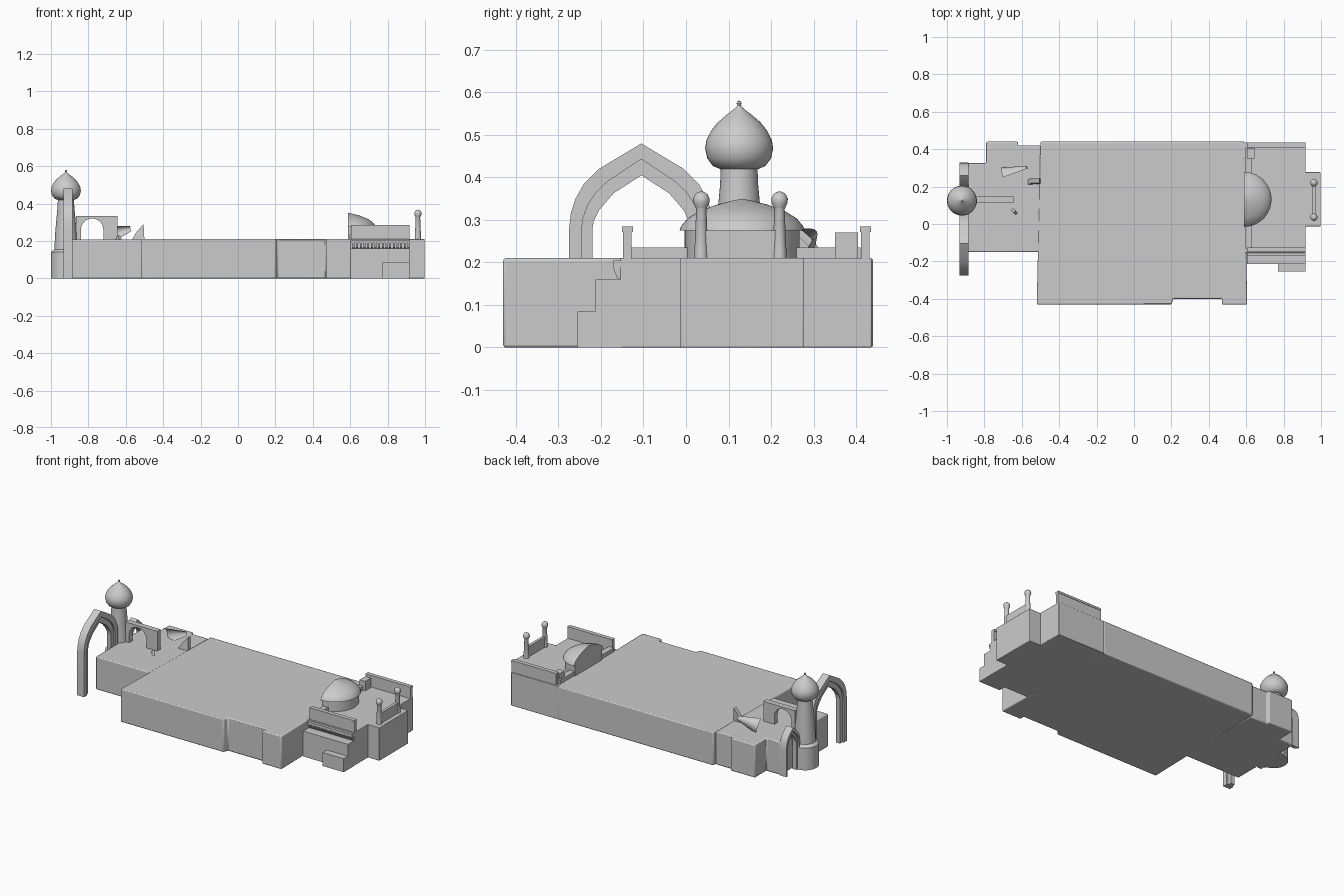
import bpy, bmesh, math
from mathutils import Matrix, Vector

if "Cube" in bpy.data.objects:
    bpy.data.objects.remove(bpy.data.objects["Cube"])


def finish(name, bm, smooth=True, bevel=0):
    bmesh.ops.remove_doubles(bm, verts=bm.verts, dist=1e-5)
    bmesh.ops.recalc_face_normals(bm, faces=bm.faces)
    me = bpy.data.meshes.new(name)
    bm.to_mesh(me)
    bm.free()
    ob = bpy.data.objects.new(name, me)
    bpy.context.collection.objects.link(ob)
    if bevel:
        b = ob.modifiers.new("soft_edges", 'BEVEL')
        b.width, b.segments = bevel, 2
    if smooth:
        bpy.ops.object.select_all(action='DESELECT')
        ob.select_set(True)
        bpy.context.view_layer.objects.active = ob
        bpy.ops.object.shade_smooth_by_angle(angle=math.radians(35))
    return ob


def extrude(name, pts, direction, bevel=0):
    """Extrude a closed 3D outline along a vector."""
    bm = bmesh.new()
    f = bm.faces.new([bm.verts.new(p) for p in pts])
    r = bmesh.ops.extrude_face_region(bm, geom=[f], use_keep_orig=True)
    vs = [v for v in r['geom'] if isinstance(v, bmesh.types.BMVert)]
    bmesh.ops.translate(bm, verts=vs, vec=direction)
    return finish(name, bm, bevel=bevel)


def plan(name, pts, z0, z1, bevel=0):
    return extrude(name, [(x, y, z0) for x, y in pts], (0, 0, z1 - z0), bevel)


def box(name, x0, x1, y0, y1, z0, z1, bevel=0):
    return plan(name, [(x0, y0), (x1, y0), (x1, y1), (x0, y1)], z0, z1, bevel)


def lathe(name, prof, centre, start=0, sweep=360, steps=40, close=False):
    """Revolve (radius, z) points; a partial sweep can be closed with a flat cut."""
    bm = bmesh.new()
    n = steps if sweep == 360 else steps + 1
    rings = []
    for i in range(n):
        a = math.radians(start + sweep * i / steps)
        rings.append([bm.verts.new((centre[0] + r * math.cos(a),
                                    centre[1] + r * math.sin(a), z)) for r, z in prof])
    for i in range(steps):
        a, b = rings[i], rings[(i + 1) % n]
        for k in range(len(prof) - 1):
            bm.faces.new((a[k], b[k], b[k + 1], a[k + 1]))
    bmesh.ops.remove_doubles(bm, verts=bm.verts, dist=1e-5)
    if close:
        bmesh.ops.holes_fill(bm, edges=[e for e in bm.edges if e.is_boundary])
    return finish(name, bm)


def arch_band(name, outer, inner, yc, x0, x1, sy=1, sz=1):
    """Pointed arch band in the y-z plane between two half outlines."""
    def full(h):
        return [(-y, z) for y, z in h] + [(y, z) for y, z in reversed(h[:-1])]
    loop = full(outer) + full(inner)[::-1]
    extrude(name, [(x0, yc + y * sy, z * sz) for y, z in loop], (x1 - x0, 0, 0))


# main platform with shallow front notch
plan("platform", [(-0.52, -0.43), (0.2, -0.43), (0.21, -0.40), (0.47, -0.40), (0.47, -0.43),
                  (0.605, -0.43), (0.59, 0.44), (-0.5, 0.44)], 0, 0.21, 0.006)

# left wing
plan("left_wing", [(-0.89, -0.15), (-0.5, -0.15), (-0.5, 0.42), (-0.62, 0.42), (-0.62, 0.44),
                   (-0.79, 0.44), (-0.79, 0.325), (-0.89, 0.325)], 0, 0.208, 0.006)

# onion tower
T = (-0.92, 0.125)
lathe("tower_shaft", [(0, 0), (0.08, 0), (0.08, 0.14), (0.062, 0.155), (0.057, 0.25),
                      (0.045, 0.38), (0.043, 0.425), (0, 0.425)], T)
lathe("tower_dome", [(0, 0.42), (0.045, 0.42), (0.062, 0.427), (0.075, 0.445), (0.08, 0.468),
                     (0.077, 0.488), (0.066, 0.51), (0.05, 0.53), (0.03, 0.547), (0.013, 0.56),
                     (0.004, 0.569), (0.006, 0.574), (0.004, 0.579), (0, 0.581)], T)

# pointed gateway arches beside the tower
OUT = [(0.17, 0), (0.17, 0.28), (0.166, 0.315), (0.155, 0.35), (0.135, 0.385), (0.1, 0.42), (0, 0.48)]
MID = [(0.14, 0), (0.14, 0.28), (0.137, 0.305), (0.126, 0.335), (0.106, 0.365), (0.08, 0.39), (0, 0.443)]
INN = [(0.115, 0), (0.115, 0.28), (0.112, 0.298), (0.1, 0.322), (0.085, 0.34), (0.065, 0.363), (0, 0.405)]
for label, yc, sy, sz in (("large", -0.105, 1, 1), ("small", 0.26, 0.4, 0.6)):
    arch_band(label + "_arch_outer", OUT, MID, yc, -0.932, -0.884, sy, sz)
    arch_band(label + "_arch_inner", MID, INN, yc, -0.922, -0.894, sy, sz)

# wall with round opening running from the tower
arc = [(-0.78 + 0.06 * math.cos(math.radians(a)), 0.26 + 0.06 * math.sin(math.radians(a)))
       for a in range(0, 181, 15)]
outline = [(-0.865, 0.205), (-0.865, 0.333), (-0.643, 0.333), (-0.643, 0.205), (-0.72, 0.205)] \
    + arc + [(-0.84, 0.205)]
extrude("tower_wall", [(x, 0.112, z) for x, z in outline], (0, 0.034, 0))

# broken shell fragments on the left wing
bm = bmesh.new()
bmesh.ops.create_cone(bm, segments=12, radius1=0.075, radius2=0.02, depth=0.13)
cut = [v for v in bm.verts if v.co.y < -0.03]
bmesh.ops.delete(bm, geom=cut, context='VERTS')
bmesh.ops.transform(bm, verts=bm.verts, matrix=Matrix.Translation((-0.63, 0.275, 0.25))
                    @ Matrix.Rotation(0.35, 4, 'Z') @ Matrix.Rotation(math.radians(75), 4, 'Y')
                    @ Matrix.Diagonal((0.65, 0.7, 1, 1)))
finish("broken_shell", bm)
extrude("shell_spike", [(-0.57, 0.21, 0.2), (-0.5, 0.215, 0.2), (-0.505, 0.22, 0.29), (-0.545, 0.22, 0.245)],
        (0, 0.025, 0))
extrude("shell_chip", [(-0.66, 0.08, 0.2), (-0.63, 0.045, 0.2), (-0.645, 0.06, 0.23)], (0.012, 0.008, 0))

# right wing and projecting bay
box("right_wing", 0.585, 0.918, -0.155, 0.437, 0, 0.21, 0.003)
box("end_bay", 0.9, 0.998, -0.013, 0.277, 0, 0.21, 0.003)

# terrace parapets with caps
for label, y in (("front", -0.138), ("back", 0.422)):
    box(label + "_parapet", 0.605, 0.918, y - 0.01, y + 0.01, 0.205, 0.275)
    box(label + "_parapet_cap", 0.605, 0.918, y - 0.013, y + 0.013, 0.272, 0.285)
box("terrace_curb", 0.595, 0.63, -0.13, 0.41, 0.205, 0.235)
box("terrace_block", 0.605, 0.645, 0.35, 0.405, 0.205, 0.27)

# stepped front buttress and corbel row
box("buttress_top", 0.605, 0.918, -0.172, -0.15, 0.188, 0.205)
box("buttress_middle", 0.605, 0.918, -0.213, -0.15, 0, 0.16)
extrude("buttress_base", [(0.77, -0.255, 0), (0.918, -0.255, 0), (0.918, -0.255, 0.085),
                          (0.77, -0.255, 0.085)], (0, 0.1, 0))
for i in range(16):
    x = 0.612 + i * 0.0196
    extrude("corbel", [(x, -0.15, 0.158), (x, -0.163, 0.165), (x, -0.172, 0.19), (x, -0.15, 0.19)],
            (0.011, 0, 0))

# half dome against the platform edge
D = (0.588, 0.132)
lathe("half_dome_drum", [(0, 0.2), (0.135, 0.2), (0.135, 0.278), (0, 0.278)], D, -90, 180, 28, True)
lathe("half_dome", [(0, 0.275), (0.147, 0.275), (0.144, 0.285), (0.128, 0.304), (0.1, 0.321),
                    (0.06, 0.336), (0.025, 0.345), (0, 0.35)], D, -90, 180, 28, True)

# end turrets and linking wall
for y in (0.036, 0.22):
    lathe("turret", [(0, 0.205), (0.017, 0.205), (0.016, 0.23), (0.012, 0.325), (0.014, 0.33),
                     (0.019, 0.34), (0.0195, 0.35), (0.015, 0.36), (0.007, 0.366), (0, 0.367)],
          (0.962, y), steps=20)
box("turret_wall", 0.954, 0.972, 0.036, 0.22, 0.205, 0.275)
